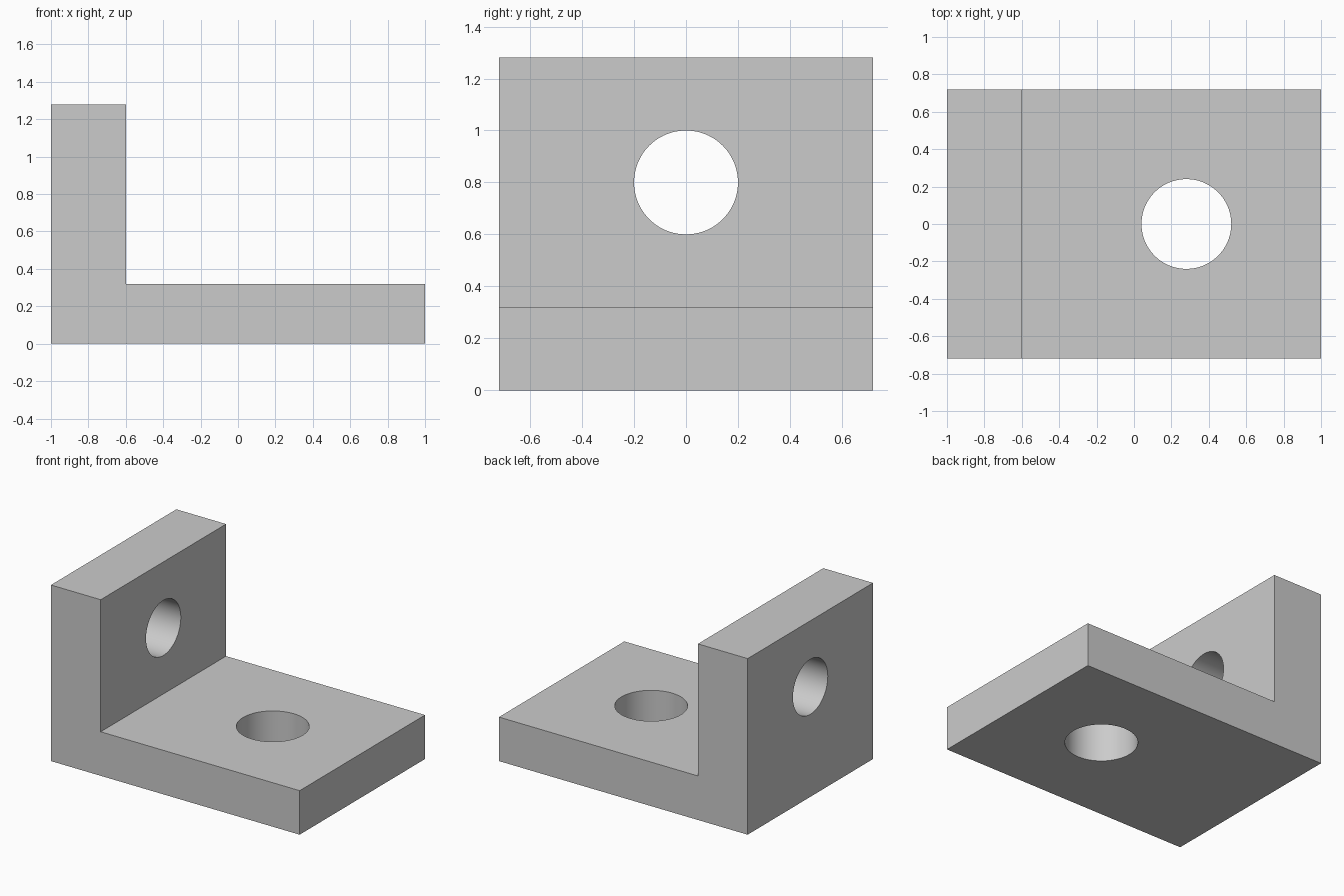
import bpy
import bmesh
import math

cube = bpy.data.objects.get("Cube")
if cube:
    bpy.data.objects.remove(cube, do_unlink=True)

# Single plain grey
grey = bpy.data.materials.new("plain_grey")
grey.use_nodes = True
colour = (0.6, 0.6, 0.6, 1)
grey.diffuse_color = colour
grey.node_tree.nodes["Principled BSDF"].inputs["Base Color"].default_value = colour

HALF_WIDTH = 0.72
HEIGHT = 1.28
BASE_TOP = 0.32
WALL_FACE = -0.6

# L-shaped bracket: side profile extruded along y
profile = [(-1, 0), (1, 0), (1, BASE_TOP), (WALL_FACE, BASE_TOP),
           (WALL_FACE, HEIGHT), (-1, HEIGHT)]
bm = bmesh.new()
face = bm.faces.new([bm.verts.new((x, -HALF_WIDTH, z)) for x, z in profile])
extruded = bmesh.ops.extrude_face_region(bm, geom=[face])["geom"]
bmesh.ops.translate(bm, vec=(0, 2 * HALF_WIDTH, 0),
                    verts=[v for v in extruded if isinstance(v, bmesh.types.BMVert)])
bmesh.ops.recalc_face_normals(bm, faces=bm.faces)
mesh = bpy.data.meshes.new("angle_bracket")
bm.to_mesh(mesh)
bm.free()
mesh.materials.append(grey)
bracket = bpy.data.objects.new("angle_bracket", mesh)
bpy.context.collection.objects.link(bracket)


def drill(name, radius, location, rotation=(0, 0, 0)):
    """Cut a round through-hole in the bracket."""
    bpy.ops.mesh.primitive_cylinder_add(vertices=96, radius=radius, depth=0.7,
                                        location=location, rotation=rotation)
    cutter = bpy.context.object
    cutter.name = name
    cutter.hide_render = True
    cutter.data.materials.append(grey)
    mod = bracket.modifiers.new(name, "BOOLEAN")
    mod.operation = "DIFFERENCE"
    mod.solver = "EXACT"
    mod.object = cutter
    bpy.ops.object.select_all(action="DESELECT")
    bracket.select_set(True)
    bpy.context.view_layer.objects.active = bracket
    bpy.ops.object.modifier_apply(modifier=mod.name)
    bpy.data.objects.remove(cutter, do_unlink=True)


# Vertical hole through the base, horizontal hole through the wall
drill("base_hole", 0.24, (0.28, 0, BASE_TOP / 2))
drill("wall_hole", 0.2, (-0.8, 0, 0.8), (0, math.pi / 2, 0))

bpy.ops.object.shade_smooth_by_angle(angle=math.radians(30))
